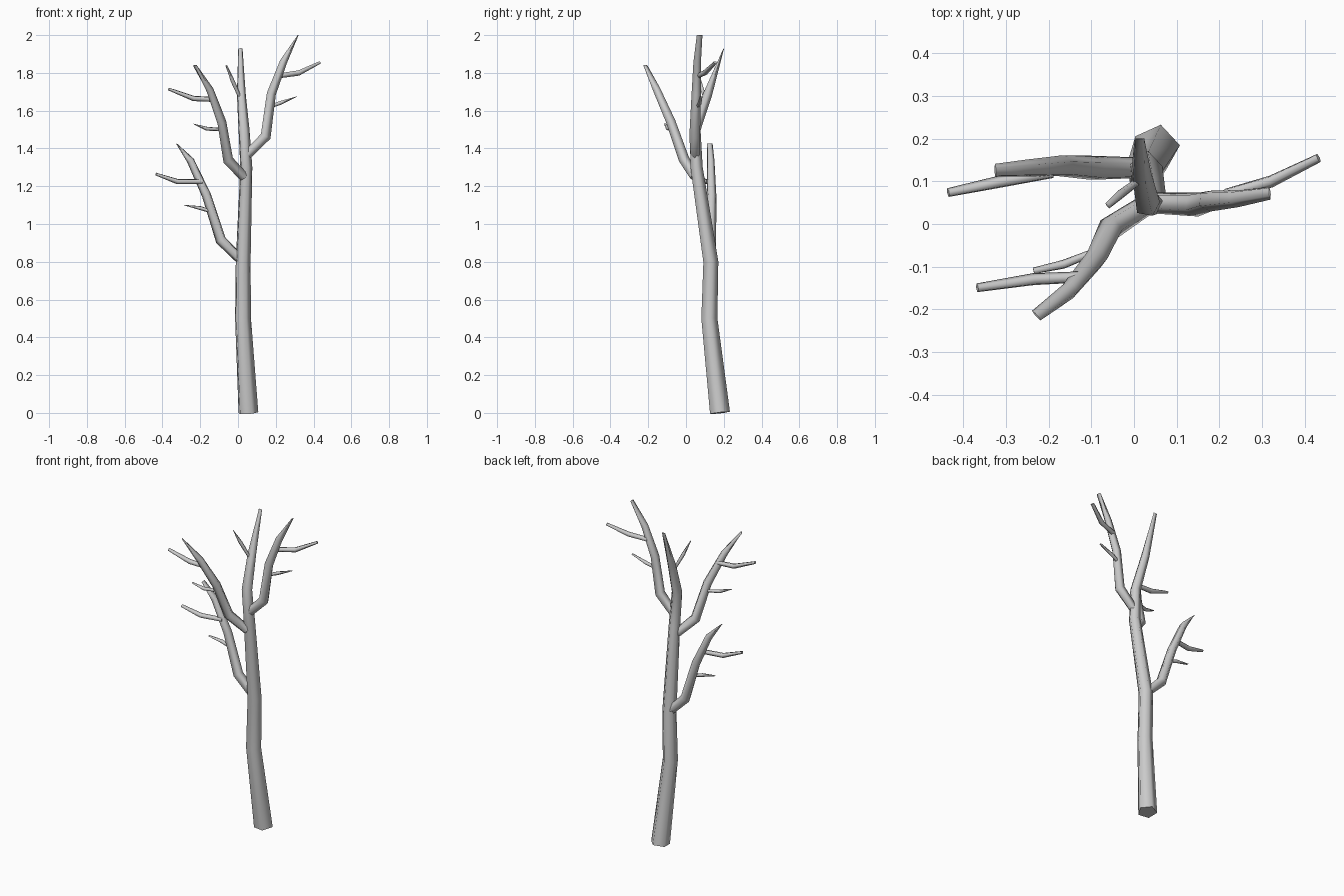
import bpy, bmesh, math
from mathutils import Vector

if "Cube" in bpy.data.objects:
    bpy.data.objects.remove(bpy.data.objects["Cube"])

# One grey bark colour
bark = bpy.data.materials.new("grey bark")
bark.use_nodes = True
GREY = (0.6, 0.6, 0.6, 1)
bark.diffuse_color = GREY
bark.node_tree.nodes["Principled BSDF"].inputs["Base Color"].default_value = GREY

SIDES = 5
UP = Vector((0, 0, 1))


def limb(name, points, radii, side=None, blade=0.15):
    """Five-sided tube along points; blade flattens the last ring."""
    pts = [Vector(p) for p in points]
    side = side or (pts[-1] - pts[0]).cross(UP).normalized()
    bm = bmesh.new()
    rings = []
    last = len(pts) - 1
    for i, p in enumerate(pts):
        before = (p - pts[max(i - 1, 0)]).normalized()
        after = (pts[min(i + 1, last)] - p).normalized()
        t = (before + after).normalized()
        u = (side - t * side.dot(t)).normalized()
        v = t.cross(u)
        flat = blade if i == last else 1
        ring = []
        for k in range(SIDES):
            a = math.tau * k / SIDES + 0.12
            ring.append(bm.verts.new(p + radii[i] * (u * math.cos(a) + v * math.sin(a) * flat)))
        rings.append(ring)
    for a, b in zip(rings, rings[1:]):
        for k in range(SIDES):
            n = (k + 1) % SIDES
            bm.faces.new((a[k], a[n], b[n], b[k])).smooth = True
    bm.faces.new(rings[0][::-1])
    bm.faces.new(rings[-1])
    bmesh.ops.recalc_face_normals(bm, faces=bm.faces)
    mesh = bpy.data.meshes.new(name)
    bm.to_mesh(mesh)
    bm.free()
    mesh.materials.append(bark)
    obj = bpy.data.objects.new(name, mesh)
    bpy.context.collection.objects.link(obj)


BOUGH = (0.026, 0.03, 0.026, 0.021, 0.016)
SPRIG = (0.014, 0.015, 0.011)
TWIG = (0.009, 0.011, 0.008)

# Trunk
limb("trunk",
     [(0.052, 0.178, 0), (0.024, 0.122, 0.5), (0.025, 0.13, 0.8),
      (0.042, 0.055, 1.3), (0.03, 0.047, 1.5), (0.016, 0.115, 1.69), (0.012, 0.2, 1.93)],
     (0.056, 0.045, 0.042, 0.034, 0.031, 0.025, 0.012), Vector((1, 0, 0)))
limb("trunk_twig", [(0.01, 0.1, 1.67), (-0.03, 0.07, 1.76), (-0.062, 0.042, 1.84)], TWIG)

# Low right bough
limb("low_bough",
     [(0.015, 0.13, 0.81), (-0.09, 0.13, 0.915), (-0.165, 0.135, 1.15),
      (-0.25, 0.13, 1.335), (-0.325, 0.125, 1.425)], BOUGH)
limb("low_bough_sprig", [(-0.19, 0.12, 1.225), (-0.32, 0.097, 1.225), (-0.435, 0.073, 1.265)], SPRIG, blade=0.7)
limb("low_bough_twig", [(-0.14, 0.13, 1.065), (-0.2, 0.13, 1.085), (-0.285, 0.125, 1.1)], TWIG)

# Front bough
limb("front_bough",
     [(0.03, 0.045, 1.25), (-0.055, -0.01, 1.34), (-0.088, -0.08, 1.54),
      (-0.15, -0.155, 1.71), (-0.228, -0.215, 1.84)], BOUGH)
limb("front_bough_sprig", [(-0.13, -0.125, 1.66), (-0.235, -0.13, 1.665), (-0.367, -0.15, 1.715)], SPRIG, blade=0.7)
limb("front_bough_twig", [(-0.09, -0.065, 1.5), (-0.165, -0.095, 1.505), (-0.235, -0.11, 1.53)], TWIG)

# Left bough
limb("left_bough",
     [(0.045, 0.05, 1.365), (0.145, 0.047, 1.465), (0.175, 0.055, 1.69),
      (0.24, 0.06, 1.86), (0.318, 0.073, 2.0)], BOUGH)
limb("left_bough_sprig", [(0.215, 0.07, 1.785), (0.32, 0.1, 1.8), (0.432, 0.155, 1.855)], SPRIG, blade=0.7)
limb("left_bough_twig", [(0.165, 0.06, 1.62), (0.22, 0.072, 1.64), (0.312, 0.08, 1.675)], TWIG)
